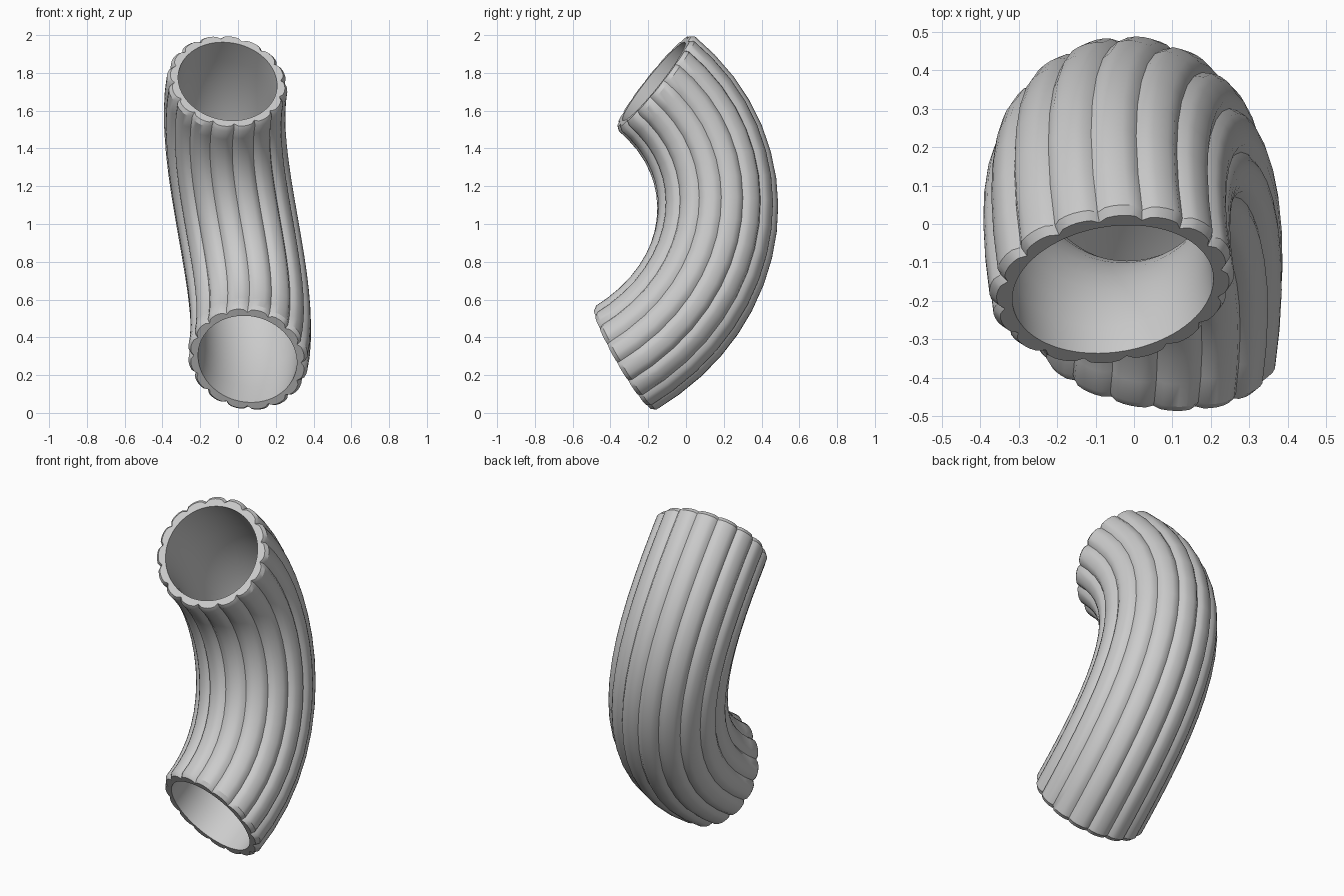
import bpy, bmesh, math
from mathutils import Vector

if "Cube" in bpy.data.objects:
    bpy.data.objects.remove(bpy.data.objects["Cube"])

RIBS, SUB, STEPS = 16, 6, 16
BORE, VALLEY, PEAK = 0.264, 0.302, 0.322

# Centre line: one cubic curve with a slight sideways S
P = [Vector(p) for p in ((0.05, -0.33, 0.285), (0.14, 0.25, 0.62),
                         (-0.14, 0.35, 1.34), (-0.055, -0.17, 1.755))]


def point(t):
    u = 1 - t
    return u**3 * P[0] + 3*u*u*t * P[1] + 3*u*t*t * P[2] + t**3 * P[3]


def tangent(t):
    u = 1 - t
    return (u*u*(P[1]-P[0]) + 2*u*t*(P[2]-P[1]) + t*t*(P[3]-P[2])).normalized()


def rib_radius(i):
    # round-topped ribs meeting in sharp grooves
    f = (i % SUB) / SUB * 2 - 1
    return VALLEY + (PEAK - VALLEY) * math.sqrt(max(0, 1 - f * f))


bm = bmesh.new()
N = RIBS * SUB


def ring(c, n, b, radius):
    vs = []
    for i in range(N):
        a = 2 * math.pi * i / N
        vs.append(bm.verts.new(c + radius(i) * (math.cos(a)*n + math.sin(a)*b)))
    return vs


outer, inner = [], []
normal = Vector((1, 0, 0))
for k in range(STEPS + 1):
    t = k / STEPS
    c, d = point(t), tangent(t)
    normal = (normal - normal.dot(d) * d).normalized()
    b = d.cross(normal)
    end = -1 if k == 0 else (1 if k == STEPS else 0)
    # ribs curl inwards a little at both rims
    lip = ring(c, normal, b, lambda i: rib_radius(i) - 0.016) if end else None
    body = ring(c - d * 0.022 * end, normal, b, rib_radius)
    outer += [lip, body] if end < 0 else [body, lip] if end > 0 else [body]
    inner.append(ring(c, normal, b, lambda i: BORE))

# Skin: outer wall, far rim, bore, near rim
loops = outer + inner[::-1]
for r0, r1 in zip(loops, loops[1:] + loops[:1]):
    for i in range(N):
        j = (i + 1) % N
        bm.faces.new((r0[i], r0[j], r1[j], r1[i]))
bmesh.ops.recalc_face_normals(bm, faces=bm.faces)

me = bpy.data.meshes.new("ribbed_bent_tube")
bm.to_mesh(me)
bm.free()
tube = bpy.data.objects.new("ribbed_bent_tube", me)
bpy.context.collection.objects.link(tube)
bpy.context.view_layer.objects.active = tube
tube.select_set(True)
bpy.ops.object.shade_smooth_by_angle(angle=math.radians(32))
